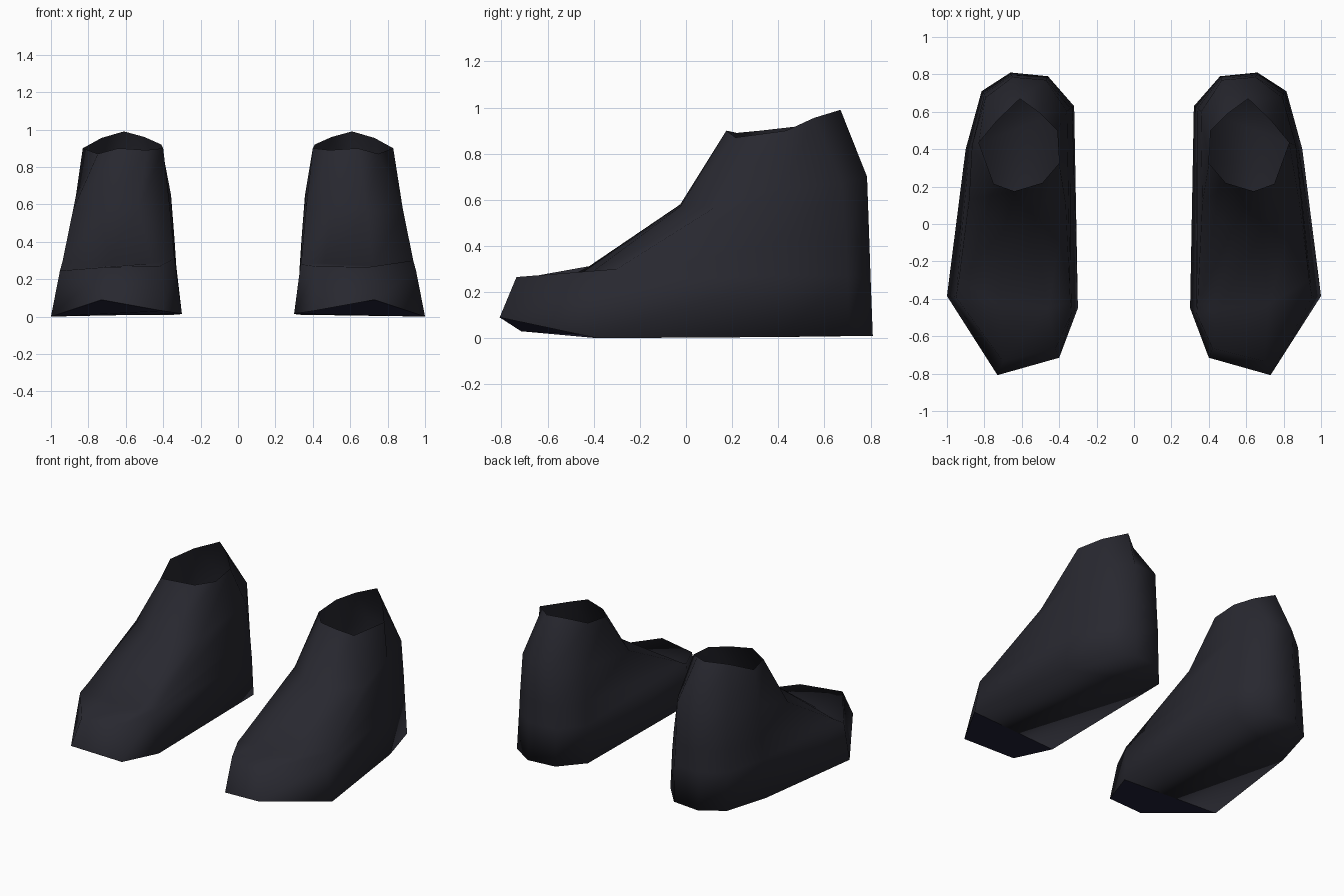
import bpy, bmesh


def material(name, rgb):
    m = bpy.data.materials.new(name)
    m.diffuse_color = (*rgb, 1)
    return m


leather = material("black leather", (0.021, 0.021, 0.029))
navy = material("dark navy sole", (0.018, 0.018, 0.045))

# Cross-section rings from sole to ankle opening; each starts at the inner toe
# and runs round the outside, heel and inside.
sole = [(.40, -.715, .03), (.73, -.808, .09), (1.0, -.385, 0), (.90, .40, .005),
        (.815, .71, .01), (.66, .81, .01), (.46, .79, .01), (.32, .63, .01), (.30, -.45, .015)]
toe_top = [(.42, -.665, .268), (.70, -.735, .265), (.952, -.39, .245), (.88, .40, .27),
           (.805, .70, .27), (.66, .80, .27), (.46, .785, .27), (.33, .625, .27), (.335, -.48, .28)]
crease = [(.46, -.45, .285), (.72, -.43, .27), (.937, -.30, .30), (.87, .41, .42),
          (.80, .695, .42), (.655, .795, .42), (.465, .78, .42), (.34, .62, .42), (.34, -.42, .312)]
instep = [(.53, -.025, .58), (.69, -.025, .57), (.882, .13, .57), (.866, .42, .65),
          (.795, .675, .67), (.65, .785, .70), (.47, .77, .70), (.358, .60, .65), (.365, .11, .59)]
opening = [(.49, .22, .89), (.64, .175, .90), (.75, .215, .87), (.83, .435, .90),
           (.73, .555, .955), (.61, .67, .99), (.50, .59, .96), (.41, .50, .92), (.40, .325, .90)]


def boot(name, side):
    bm = bmesh.new()
    rings = [[bm.verts.new((side * x, y, z)) for x, y, z in r]
             for r in (sole, toe_top, crease, instep, opening)]
    # Walls, open at the ankle so the inside shows
    for low, high in zip(rings, rings[1:]):
        n = len(low)
        for i in range(n):
            j = (i + 1) % n
            quad = (low[i], low[j], high[j], high[i])
            bm.faces.new(quad if side > 0 else quad[::-1]).smooth = True
    # Sole: raised toe underside and flat rest
    s = rings[0]
    toe = (s[8], s[2], s[1], s[0])
    rest = s[:1:-1]
    toe_face = bm.faces.new(toe if side > 0 else toe[::-1])
    toe_face.material_index = 1
    bm.faces.new(rest if side > 0 else rest[::-1]).smooth = True
    mesh = bpy.data.meshes.new(name)
    bm.to_mesh(mesh)
    bm.free()
    mesh.materials.append(leather)
    mesh.materials.append(navy)
    bpy.context.collection.objects.link(bpy.data.objects.new(name, mesh))


boot("left_boot", 1)
boot("right_boot", -1)
